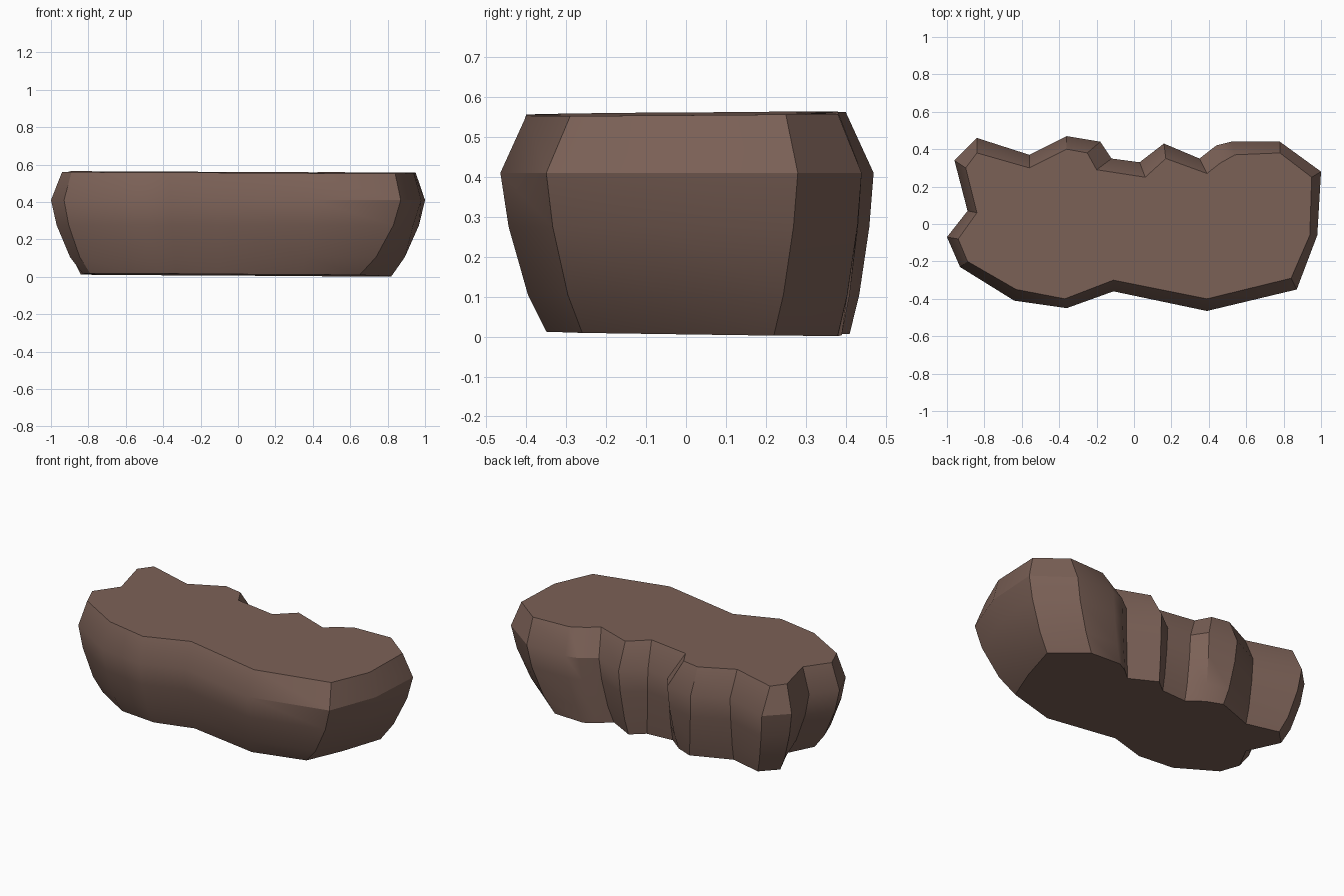
import bpy, bmesh
from math import radians

if "Cube" in bpy.data.objects:
    bpy.data.objects.remove(bpy.data.objects["Cube"])

# Matching outlines of the slab, clockwise from the back left corner
TOP = [(-.90, .30), (-.84, .38), (-.56, .30), (-.36, .40), (-.25, .38), (-.20, .29), (.06, .25),
       (.17, .35), (.39, .27), (.46, .325), (.54, .37), (.78, .38), (.95, .25), (.94, -.06),
       (.84, -.29), (.39, -.40), (-.11, -.30), (-.37, -.40), (-.63, -.35), (-.89, -.20),
       (-.94, -.08), (-.84, .06)]
WIDE = [(-.96, .34), (-.84, .46), (-.56, .37), (-.36, .47), (-.18, .44), (-.12, .35), (.03, .33),
        (.16, .43), (.35, .35), (.44, .42), (.52, .44), (.78, .44), (1.0, .28), (.98, -.06),
        (.87, -.35), (.39, -.465), (-.11, -.36), (-.36, -.45), (-.64, -.41), (-.93, -.23),
        (-1.0, -.07), (-.89, .07)]
BASE = [(-.84, .28), (-.75, .37), (-.55, .32), (-.31, .41), (-.21, .37), (-.12, .30), (.05, .31),
        (.13, .375), (.29, .29), (.36, .35), (.43, .39), (.63, .38), (.82, .22), (.74, -.04),
        (.65, -.26), (.34, -.35), (-.10, -.28), (-.33, -.35), (-.56, -.33), (-.79, -.19),
        (-.83, -.07), (-.75, .08)]


def blend(a, b, t):
    return [(p[0] + (q[0] - p[0]) * t, p[1] + (q[1] - p[1]) * t) for p, q in zip(a, b)]


# Rings from bottom to top: outline, height, slight tilt in x and y
rings = [(BASE, .01, -.006, -.012),
         (blend(WIDE, BASE, .6), .105, 0, 0),
         (blend(WIDE, BASE, .18), .275, 0, 0),
         (WIDE, .41, 0, 0),
         (TOP, .558, -.004, .008)]

# Rock slab: rings joined by side walls and closed by flat caps
bm = bmesh.new()
loops = [[bm.verts.new((x, y, z + tx * x + ty * y)) for x, y in outline]
         for outline, z, tx, ty in rings]
n = len(TOP)
for low, high in zip(loops, loops[1:]):
    for i in range(n):
        j = (i + 1) % n
        bm.faces.new((low[i], low[j], high[j], high[i]))
bm.faces.new(loops[0])
bm.faces.new(loops[-1])
bmesh.ops.recalc_face_normals(bm, faces=bm.faces)
mesh = bpy.data.meshes.new("rock_slab")
bm.to_mesh(mesh)
bm.free()
rock = bpy.data.objects.new("rock_slab", mesh)
bpy.context.collection.objects.link(rock)

# Brown stone
stone = bpy.data.materials.new("brown_stone")
stone.diffuse_color = (.2, .12, .095, 1)
stone.use_nodes = True
stone.node_tree.nodes["Principled BSDF"].inputs["Base Color"].default_value = stone.diffuse_color
mesh.materials.append(stone)

bpy.context.view_layer.objects.active = rock
rock.select_set(True)
bpy.ops.object.shade_smooth_by_angle(angle=radians(30))
